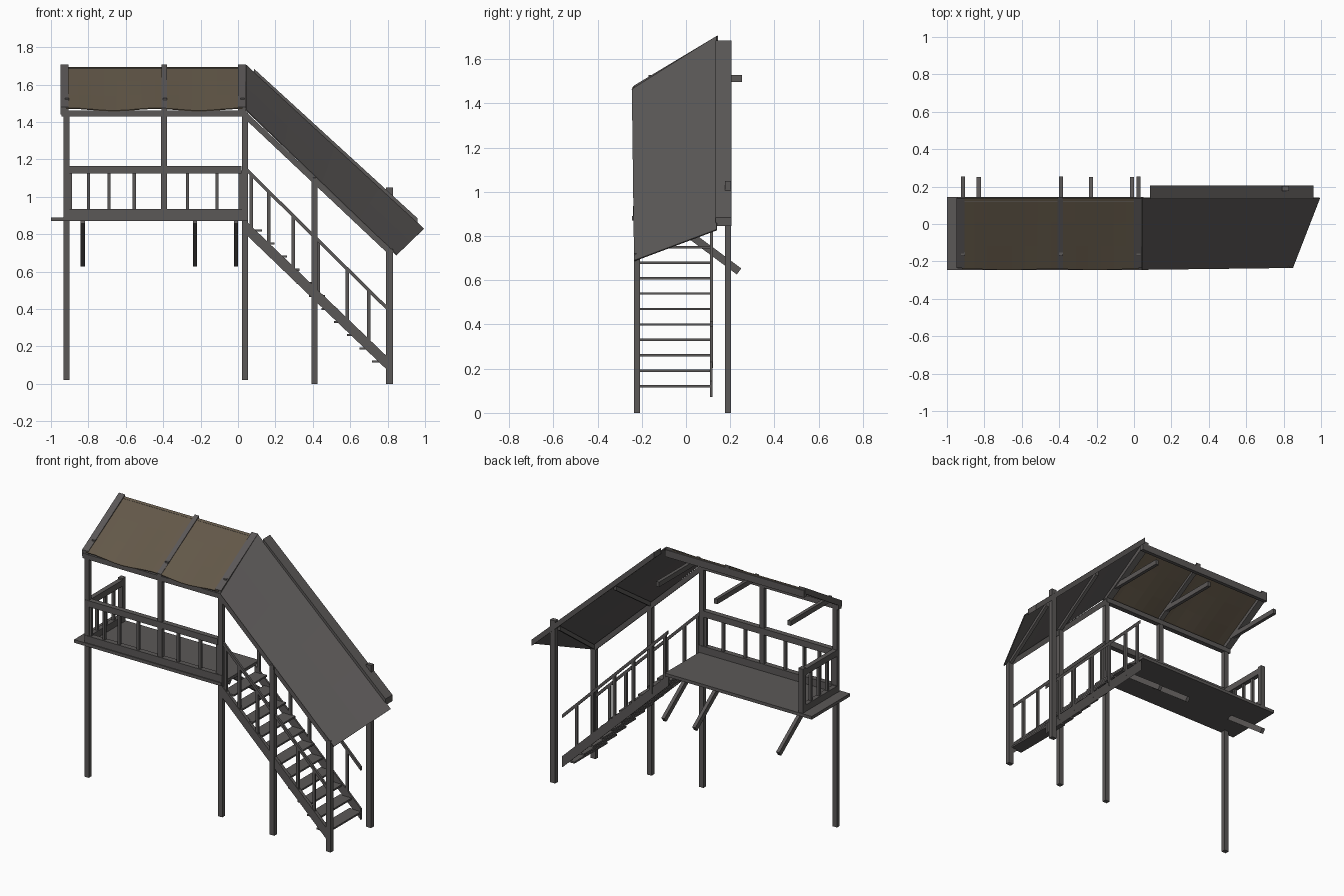
import bpy, math
from mathutils import Vector

if "Cube" in bpy.data.objects:
    bpy.data.objects.remove(bpy.data.objects["Cube"])


def material(name, rgb):
    m = bpy.data.materials.new(name)
    m.diffuse_color = (*rgb, 1)
    m.use_nodes = True
    m.node_tree.nodes["Principled BSDF"].inputs["Base Color"].default_value = m.diffuse_color
    return m


GREY = material("weathered grey wood", (0.105, 0.098, 0.096))
BROWN = material("brown roof cloth", (0.125, 0.098, 0.066))


def mesh(name, verts, faces, mat=GREY):
    me = bpy.data.meshes.new(name)
    me.from_pydata([tuple(v) for v in verts], [], faces)
    me.materials.append(mat)
    ob = bpy.data.objects.new(name, me)
    bpy.context.collection.objects.link(ob)
    return ob


def beam(name, p, q, w, h, plumb=False):
    """Square bar from p to q; plumb=True cuts its ends vertically."""
    p, q = Vector(p), Vector(q)
    d = (q - p).normalized()
    if abs(d.z) > 0.999:
        side, up = Vector((1, 0, 0)), Vector((0, 1, 0))
    else:
        side = d.cross(Vector((0, 0, 1))).normalized()
        up = Vector((0, 0, 1)) if plumb else side.cross(d)
    vs = [c + side * w / 2 * a + up * h / 2 * b
          for c in (p, q) for a, b in ((-1, -1), (1, -1), (1, 1), (-1, 1))]
    return mesh(name, vs, [(0, 1, 2, 3), (7, 6, 5, 4), (0, 4, 5, 1),
                           (1, 5, 6, 2), (2, 6, 7, 3), (3, 7, 4, 0)])


def post(name, x, y, z0, z1, w=0.032, d=0.028):
    return beam(name, (x, y, z0), (x, y, z1), w, d)


def sheet(name, corner, nu, nv, thick, mat):
    """Thin roof sheet from a function of (u, v)."""
    vs = [corner(i / nu, j / nv) for j in range(nv + 1) for i in range(nu + 1)]
    n = nu + 1
    fs = [(j * n + i, j * n + i + 1, j * n + n + i + 1, j * n + n + i)
          for j in range(nv) for i in range(nu)]
    ob = mesh(name, vs, fs, mat)
    m = ob.modifiers.new("thickness", "SOLIDIFY")
    m.thickness = thick
    m.offset = -1
    return ob


FY = -0.222   # front post line
BY = 0.115    # back of the stairs

# Main posts
post("deck_post_left", -0.917, FY, 0.02, 1.44)
post("deck_post_right", 0.037, FY, 0.02, 1.45)
post("deck_post_middle", -0.395, FY, 0.89, 1.45)
post("stair_post_middle", 0.408, FY, 0, 1.10)
post("stair_post_end", 0.81, FY, 0, 0.72, 0.035)
post("stair_post_back", 0.81, 0.19, 0, 1.05, 0.035)

# Deck floor and front railing
beam("deck_floor", (-1, -0.05, 0.88), (0.05, -0.05, 0.88), 0.39, 0.02)
beam("front_lower_rail", (-0.93, FY, 0.905), (0.053, FY, 0.905), 0.034, 0.062)
beam("front_top_rail", (-0.93, FY, 1.145), (0.02, FY, 1.145), 0.034, 0.04)
for x in (-0.895, -0.80, -0.69, -0.555, -0.27, -0.113, 0.012):
    post("front_baluster", x, FY, 0.92, 1.14, 0.017, 0.017)

# Left end railing
for z, h in ((0.91, 0.045), (1.145, 0.04)):
    beam("end_rail", (-0.917, FY, z), (-0.917, 0.125, z), 0.03, h)
post("end_newel", -0.917, 0.125, 0.88, 1.175, 0.032, 0.032)
for y in (-0.13, -0.045, 0.04):
    post("end_baluster", -0.917, y, 0.9, 1.14, 0.017, 0.017)

# Diagonal braces under the deck, reaching back to the wall
for x in (-0.83, -0.23, -0.01):
    beam("deck_brace", (x, -0.07, 0.87), (x, 0.24, 0.64), 0.022, 0.034)

# Stairs: stringers, handrails, balusters, treads
def rail_z(x):
    return 1.14 - (x - 0.05) * 0.985


def stringer_z(x):
    return 0.837 - (x - 0.04) * 0.96


for y, w in ((FY, 0.022), (BY, 0.012)):
    beam("stringer", (0.04, y, stringer_z(0.04)), (0.80, y, stringer_z(0.80)), w, 0.072, True)
    beam("handrail", (0.05, y, rail_z(0.05)), (0.80, y, rail_z(0.80)), 0.014, 0.024, True)
    xs = (0.07, 0.165, 0.295, 0.585, 0.70) + ((0.43,) if y > 0 else ())
    for x in xs:
        post("stair_baluster", x, y, stringer_z(x), rail_z(x), 0.018, 0.014)
for k in range(11):
    z = 0.12 + k * 0.07
    x = 0.812 - k * 0.0675 - 0.01
    beam("tread", (x - 0.085, (FY + BY) / 2, z), (x, (FY + BY) / 2, z), BY - FY, 0.011)

# Deck roof frame
def roof_z(y):
    return 1.695 + (y - 0.135) * 0.60


for x in (-0.927, 0.022):
    beam("end_rafter", (x, -0.235, roof_z(-0.235) - 0.012),
         (x, 0.14, roof_z(0.14) - 0.012), 0.044, 0.04, True)
beam("middle_rafter", (-0.395, -0.24, roof_z(-0.24) - 0.01),
     (-0.395, 0.145, roof_z(0.145) - 0.01), 0.03, 0.032, True)
beam("eave_beam", (-0.945, FY, 1.445), (0.045, FY, 1.445), 0.032, 0.032)
beam("ridge_beam", (-0.945, 0.133, 1.665), (0.05, 0.133, 1.665), 0.024, 0.045)
for x in (-0.915, -0.39, 0.025):
    beam("roof_tie", (x, -0.17, 1.512), (x, 0.253, 1.512), 0.022, 0.032)


# Sagging brown roof over the deck
def cloth(u, v):
    x = -0.92 + u * 0.945
    y = -0.243 + v * 0.378
    sag = (1 - v) * 0.007 * math.sin(u * 13 + 1.2)
    return (x, y + sag * 0.4, roof_z(y) + sag)


sheet("deck_roof", cloth, 14, 3, 0.006, BROWN)

# Stair roof, sloping down along the stairs
A, B = Vector((0.045, -0.245, 1.465)), Vector((0.85, -0.235, 0.69))
C, D = Vector((0.045, 0.138, 1.705)), Vector((0.995, 0.138, 0.83))


def slope(u, v):
    return A.lerp(B, u).lerp(C.lerp(D, u), v)


sheet("stair_roof", slope, 4, 2, 0.006, GREY)

# Stair roof frame: eave beam, ridge board and cross rafters
beam("stair_eave_beam", (0.04, FY, 1.435), (0.82, FY, 0.70), 0.026, 0.042, True)
beam("stair_ridge_board", (0.085, 0.17, 1.665), (0.96, 0.17, 0.865), 0.072, 0.04, True)
for x in (0.412, 0.81):
    ends = []
    for a, b in ((A, B), (C, D)):
        p = a.lerp(b, (x - a.x) / (b.x - a.x))
        ends.append(p - Vector((0, 0, 0.026)))
    beam("stair_rafter", ends[0], ends[1], 0.022, 0.03, True)
